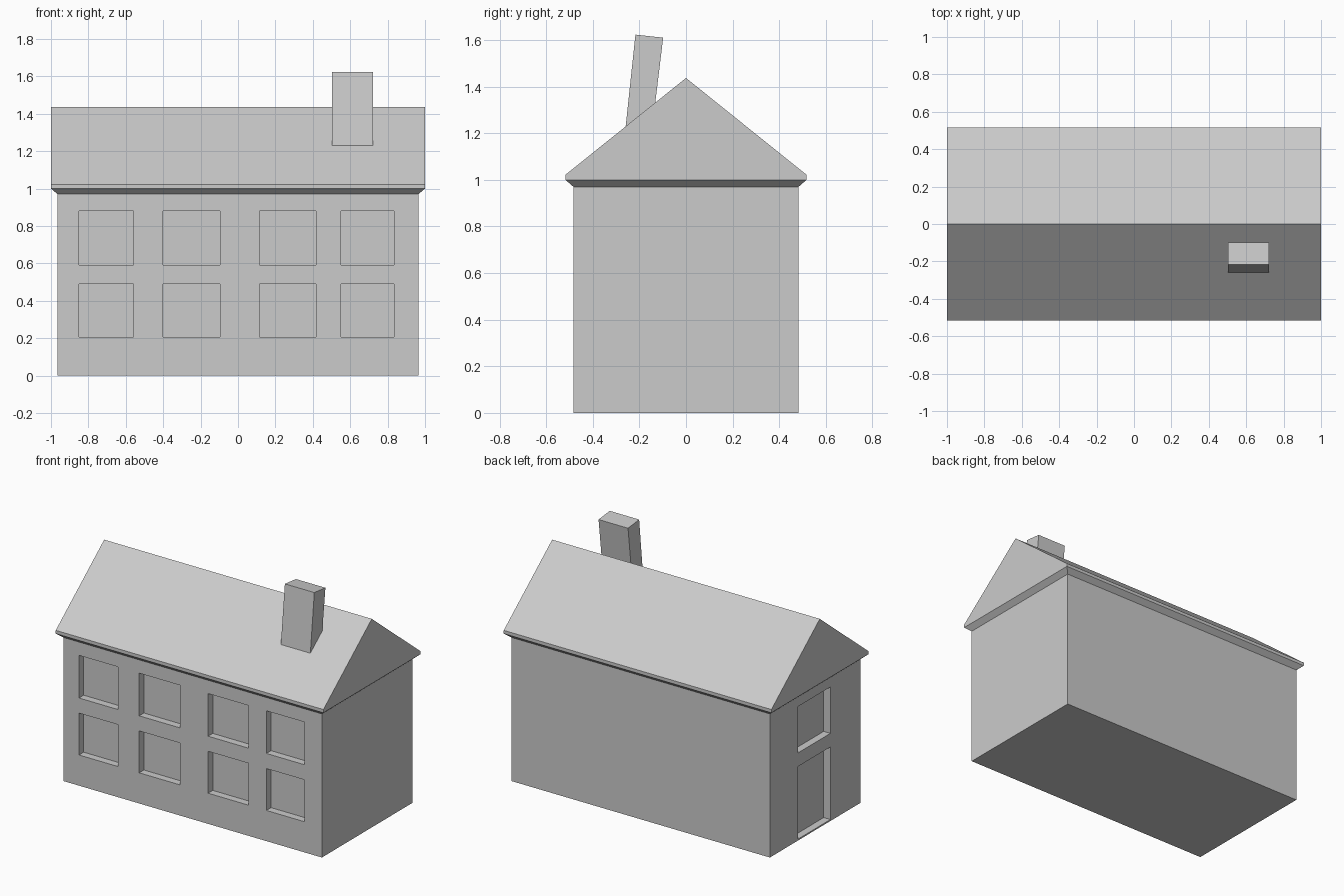
import bpy, bmesh

if "Cube" in bpy.data.objects:
    bpy.data.objects.remove(bpy.data.objects["Cube"])


def make_object(name, bm):
    bmesh.ops.recalc_face_normals(bm, faces=bm.faces[:])
    mesh = bpy.data.meshes.new(name)
    bm.to_mesh(mesh)
    bm.free()
    obj = bpy.data.objects.new(name, mesh)
    bpy.context.collection.objects.link(obj)
    return obj


def prism(bm, profile, x0, x1):
    """Extrude a closed (y, z) profile from x0 to x1."""
    a = [bm.verts.new((x0, y, z)) for y, z in profile]
    b = [bm.verts.new((x1, y, z)) for y, z in profile]
    bm.faces.new(a)
    bm.faces.new(b[::-1])
    for i in range(len(a)):
        j = (i + 1) % len(a)
        bm.faces.new((a[i], b[i], b[j], a[j]))


def box(bm, x0, x1, y0, y1, z0, z1):
    prism(bm, [(y0, z0), (y1, z0), (y1, z1), (y0, z1)], x0, x1)


HX, HY = 0.965, 0.483      # wall half sizes
EX, EY = 1.0, 0.517        # eaves half sizes
RIDGE = 1.437

# House shell: walls, flared eaves and gabled roof in one closed skin
bm = bmesh.new()
rings = []
for hx, hy, z in ((HX, HY, 0), (HX, HY, 0.97), (EX, EY, 1.0), (EX, EY, 1.022)):
    rings.append([bm.verts.new((sx * hx, sy * hy, z))
                  for sx, sy in ((-1, -1), (1, -1), (1, 1), (-1, 1))])
bm.faces.new(rings[0][::-1])
left, right = (bm.verts.new((x, 0, RIDGE)) for x in (-EX, EX))
for k in range(3):
    lo, up = rings[k], rings[k + 1]
    for i in range(4):
        j = (i + 1) % 4
        quad = [lo[i], lo[j], up[j], up[i]]
        if k == 2 and i in (1, 3):     # gable ends run up to the ridge
            quad.insert(3, right if i == 1 else left)
        bm.faces.new(quad)
a, b, c, d = rings[3]
bm.faces.new((a, b, right, left))
bm.faces.new((c, d, left, right))
house = make_object("house_shell", bm)

# Recesses: two rows of front windows, plus side door and side window
DEPTH = 0.05
bm = bmesh.new()
for x0, x1 in ((-0.85, -0.56), (-0.40, -0.095), (0.115, 0.418), (0.55, 0.835)):
    for z0, z1 in ((0.207, 0.49), (0.592, 0.88)):
        box(bm, x0, x1, -HY - 0.1, -HY + DEPTH, z0, z1)
for z0, z1 in ((0.01, 0.5), (0.592, 0.905)):
    box(bm, -HX - 0.1, -HX + DEPTH, -0.163, 0.182, z0, z1)
cutter = make_object("opening_cutter", bm)
cutter.hide_render = True

mod = house.modifiers.new("openings", 'BOOLEAN')
mod.operation = 'DIFFERENCE'
mod.solver = 'EXACT'
mod.object = cutter
bpy.context.view_layer.objects.active = house
house.select_set(True)
bpy.ops.object.modifier_apply(modifier=mod.name)
bpy.data.objects.remove(cutter, do_unlink=True)

# Leaning chimney standing on the front roof slope
bm = bmesh.new()
prism(bm, [(-0.259, 1.228), (-0.132, 1.33), (-0.098, 1.61), (-0.217, 1.623)],
      0.502, 0.722)
make_object("chimney", bm)
